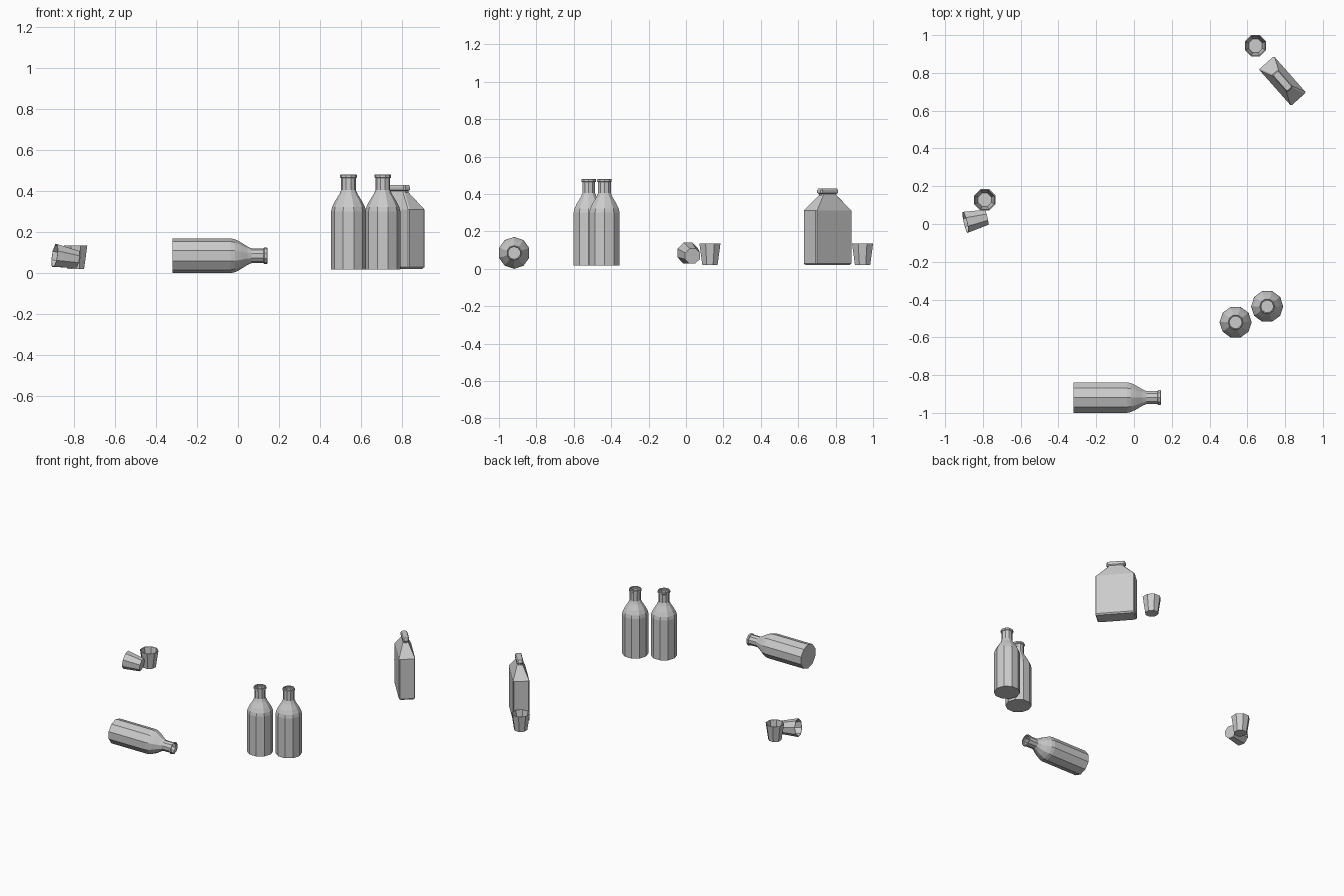
import bpy, bmesh, math
from mathutils import Matrix, Vector

if "Cube" in bpy.data.objects:
    bpy.data.objects.remove(bpy.data.objects["Cube"])


def loft(name, rings, matrix, close_top=False):
    """Join rings of points into a flat-shaded skin with a closed base."""
    bm = bmesh.new()
    loops = [[bm.verts.new(p) for p in ring] for ring in rings]
    n = len(loops[0])
    for a, b in zip(loops, loops[1:]):
        for i in range(n):
            j = (i + 1) % n
            bm.faces.new((a[i], a[j], b[j], b[i]))
    bm.faces.new(loops[0][::-1])
    if close_top:
        bm.faces.new(loops[-1])
    mesh = bpy.data.meshes.new(name)
    bm.to_mesh(mesh)
    bm.free()
    obj = bpy.data.objects.new(name, mesh)
    obj.matrix_world = matrix
    bpy.context.collection.objects.link(obj)
    return obj


def circle(r, z, n, phase=0.0):
    return [(r * math.cos(phase + math.tau * i / n),
             r * math.sin(phase + math.tau * i / n), z) for i in range(n)]


def box_ring(w, d, z, c):
    """Rectangle with chamfered corners, long side on x."""
    w, d = w / 2, d / 2
    return [(w, -d + c, z), (w, d - c, z), (w - c, d, z), (-w + c, d, z),
            (-w, d - c, z), (-w, -d + c, z), (-w + c, -d, z), (w - c, -d, z)]


def bottle(name, matrix):
    profile = [(0.085, 0), (0.085, 0.283), (0.08, 0.305), (0.067, 0.331),
               (0.045, 0.366), (0.036, 0.386), (0.036, 0.445),
               (0.041, 0.448), (0.041, 0.46), (0.037, 0.463), (0.032, 0.46)]
    return loft(name, [circle(r, z, 10) for r, z in profile], matrix)


def cup(name, matrix):
    profile = [(0.044, 0), (0.061, 0.115), (0.056, 0.115), (0.038, 0.012)]
    return loft(name, [circle(r, z, 8, math.pi / 8) for r, z in profile],
                matrix, close_top=True)


# Two standing bottles and one lying on its side
bottle("bottle_left", Matrix.Translation((0.538, -0.52, 0.018)))
bottle("bottle_right", Matrix.Translation((0.705, -0.436, 0.018)))
bottle("bottle_lying", Matrix.Translation((-0.32, -0.919, 0.085))
       @ Matrix.Rotation(math.pi / 2, 4, 'Y'))

# Two standing cups and one tipped over
cup("cup_back", Matrix.Translation((0.643, 0.944, 0.02)))
cup("cup_side", Matrix.Translation((-0.79, 0.128, 0.02)))
tilt = Vector((-0.115, -0.027, 0.018)).to_track_quat('Z', 'Y').to_matrix().to_4x4()
cup("cup_tipped", Matrix.Translation((-0.782, 0.035, 0.068)) @ tilt)

# Flat flask with sloping shoulders and a rolled lip
flask = [(0.243, 0.092, 0, 0.006), (0.257, 0.106, 0.009, 0.006),
         (0.257, 0.106, 0.291, 0.006), (0.105, 0.036, 0.373, 0.006),
         (0.105, 0.032, 0.38, 0.006), (0.124, 0.044, 0.386, 0.008),
         (0.124, 0.044, 0.4, 0.008), (0.112, 0.034, 0.409, 0.006)]
loft("flask", [box_ring(w, d, z, c) for w, d, z, c in flask],
     Matrix.Translation((0.786, 0.757, 0.02))
     @ Matrix.Rotation(math.radians(-48.5), 4, 'Z'), close_top=True)
